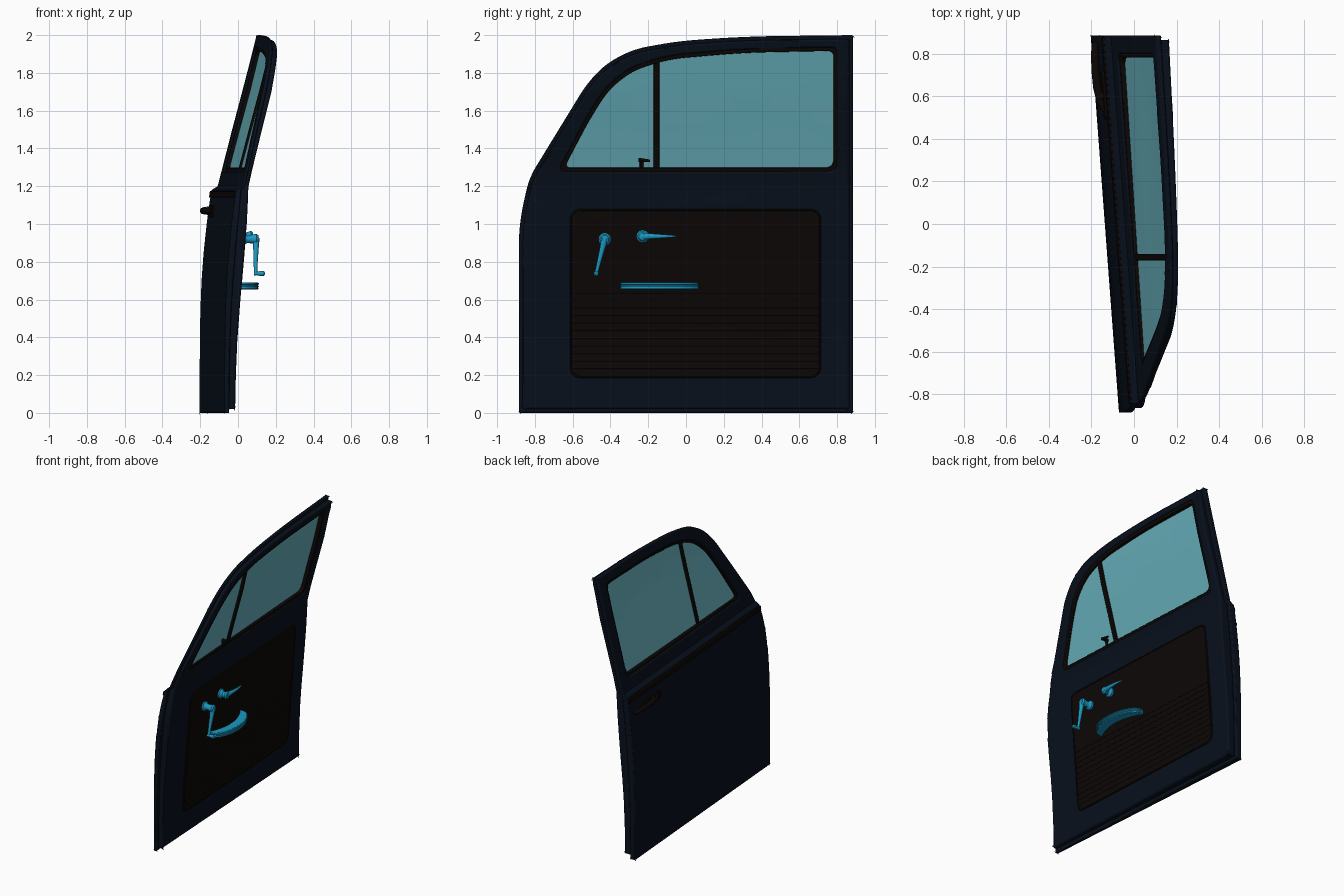
import bpy, bmesh, math
from mathutils import Vector

if "Cube" in bpy.data.objects:
    bpy.data.objects.remove(bpy.data.objects["Cube"])

def mat(name, c):
    m = bpy.data.materials.new(name)
    m.diffuse_color = (*c, 1)
    m.use_nodes = True
    m.node_tree.nodes["Principled BSDF"].inputs["Base Color"].default_value = m.diffuse_color
    return m

NAVY = mat("navy_paint", (0.0025, 0.0052, 0.0115))
BLACK = mat("black_trim", (0.0035, 0.0022, 0.0018))
GLASS = mat("tinted_glass", (0.135, 0.43, 0.50))
CYAN = mat("cyan_fittings", (0.011, 0.32, 0.54))

# Door section: height, outer x, inner x (at y = 0); the door is also skewed along y
SECTION = [(0, -.137, -.060), (.2, -.137, -.056), (.4, -.136, -.048), (.55, -.133, -.037),
           (.7, -.127, -.023), (.85, -.116, -.010), (1, -.1, .002), (1.1, -.087, .008),
           (1.18, -.074, .012), (1.2, -.042, .014), (1.3, -.016, .038), (1.5, .035, .094),
           (1.7, .088, .15), (1.85, .127, .183), (1.93, .147, .201), (2, .164, .215)]

def P(y, z, t, off=0):
    z = min(max(z, 0), 2)
    for a, b in zip(SECTION, SECTION[1:]):
        if z <= b[0]:
            break
    k = (z - a[0]) / (b[0] - a[0])
    o, i = a[1] + k * (b[1] - a[1]) - .075 * y, a[2] + k * (b[2] - a[2]) - .052 * y
    return Vector((o + t * (i - o) + off, y, z))

def rounded(pts, inset=0, n=6):
    """Closed outline from (y, z, rounding) corners, optionally moved inward."""
    c, N = [], len(pts)
    for i, (y, z, d) in enumerate(pts):
        p = Vector((y, z))
        u = (p - Vector(pts[i - 1][:2])).normalized()
        v = (Vector(pts[(i + 1) % N][:2]) - p).normalized()
        nu, nv = Vector((-u.y, u.x)), Vector((-v.y, v.x))
        c.append((p + (nu + nv) * inset / (1 + nu.dot(nv)), u, v, d))
    out = []
    for p, u, v, d in c:
        a, b = p - u * d, p + v * d
        for k in range(n + 1):
            s = k / n
            out.append(a * (1 - s) ** 2 + p * 2 * s * (1 - s) + b * s * s)
    return out

def rect(y0, y1, z0, z1, r):
    return [(y0, z0, r), (y1, z0, r), (y1, z1, r), (y0, z1, r)]

def finish(name, bm, m, bevel=0):
    bmesh.ops.recalc_face_normals(bm, faces=bm.faces)
    me = bpy.data.meshes.new(name)
    bm.to_mesh(me)
    bm.free()
    me.materials.append(m)
    ob = bpy.data.objects.new(name, me)
    bpy.context.collection.objects.link(ob)
    if bevel:
        b = ob.modifiers.new("Bevel", 'BEVEL')
        b.width, b.segments, b.limit_method, b.angle_limit = bevel, 2, 'ANGLE', .9
        b.use_clamp_overlap = False
    w = ob.modifiers.new("Even shading", 'WEIGHTED_NORMAL')
    w.keep_sharp = True
    return ob

def slab(name, loops, lo, hi, m, bevel=0, cut=None):
    """Solid between two depths (t, offset) following the door section."""
    bm = bmesh.new()
    for lp in loops:
        vs = [bm.verts.new((0, q.x, q.y)) for q in lp]
        for a, b in zip(vs, vs[1:] + vs[:1]):
            bm.edges.new((a, b))
    bmesh.ops.triangle_fill(bm, use_beauty=True, edges=bm.edges[:], normal=(1, 0, 0))
    def slice_(co, no, clear=False):
        bmesh.ops.bisect_plane(bm, geom=bm.verts[:] + bm.edges[:] + bm.faces[:], dist=1e-5,
                               plane_co=co, plane_no=no, clear_outer=clear)
    for s in SECTION[1:-1]:
        slice_((0, 0, s[0]), (0, 0, 1))
    for k in range(-8, 9):
        slice_((0, k / 10 + .013, 0), (0, 1, 0))
    if cut:
        slice_((0, cut[0], 0), (0, cut[1], 0), True)
    faces = bm.faces[:]
    rim = [e.verts[:] for e in bm.edges if len(e.link_faces) == 1]
    top = {}
    for v in bm.verts[:]:
        top[v] = bm.verts.new(P(v.co.y, v.co.z, *hi))
        v.co = P(v.co.y, v.co.z, *lo)
    for f in faces:
        bm.faces.new([top[v] for v in reversed(f.verts)])
    for a, b in rim:
        bm.faces.new((a, b, top[b], top[a]))
    return finish(name, bm, m, bevel)

def tube(name, pts, radii, m, closed=False, res=4):
    """Round bar along points, with one radius or one per point."""
    cu = bpy.data.curves.new(name, 'CURVE')
    cu.dimensions, cu.bevel_depth, cu.bevel_resolution, cu.use_fill_caps = '3D', 1, res, True
    s = cu.splines.new('POLY')
    s.points.add(len(pts) - 1)
    for i, p in enumerate(pts):
        s.points[i].co = (*p, 1)
        s.points[i].radius = radii[i] if isinstance(radii, (list, tuple)) else radii
    s.use_cyclic_u = closed
    cu.materials.append(m)
    ob = bpy.data.objects.new(name, cu)
    bpy.context.collection.objects.link(ob)
    bpy.ops.object.select_all(action='DESELECT')
    ob.select_set(True)
    bpy.context.view_layer.objects.active = ob
    bpy.ops.object.convert(target='MESH')

# Outlines seen from the side
DOOR = [(-.885, 0, .006), (.885, 0, .006), (.885, 2, .01), (.3, 1.993, .2), (-.05, 1.967, .1),
        (-.28, 1.925, .075), (-.43, 1.845, .075), (-.53, 1.735, .06), (-.83, 1.245, .07),
        (-.885, 1, .12)]
WIN = [(-.675, 1.28, .04), (.8, 1.28, .05), (.8, 1.935, .035), (.3, 1.925, .15), (-.1, 1.89, .1),
       (-.3, 1.825, .08), (-.43, 1.715, .07), (-.53, 1.555, .08)]

# Outer skin and the slightly smaller inner shell
slab("outer_skin", [rounded(DOOR), rounded(WIN)], (0, 0), (.42, 0), NAVY, .006)
slab("inner_shell", [rounded(DOOR, .02), rounded(WIN)], (.4, 0), (1, 0), NAVY, .01)

# Window seal, glass panes, divider and vent window frame
slab("window_seal", [rounded(WIN, -.004), rounded(WIN, .018)], (.15, 0), (.9, 0), BLACK, .004)
slab("main_glass", [rounded(WIN, .012)], (.43, 0), (.51, 0), GLASS, cut=(-.155, -1))
slab("vent_glass", [rounded(WIN, .012)], (.43, 0), (.51, 0), GLASS, cut=(-.155, 1))
slab("window_divider", [rounded(rect(-.171, -.141, 1.29, 1.885, .004))], (.2, 0), (.8, 0), BLACK, .004)
tube("vent_latch_post", [P(-.235, 1.335, .5), P(-.235, 1.335, 1, .015)], .012, BLACK)
tube("vent_latch_lever", [P(-.25, 1.34, 1, .01), P(-.19, 1.335, 1, .01)], [.011, .006], BLACK)
tube("vent_latch_foot", [P(-.235, 1.34, .8), P(-.235, 1.3, .8)], .01, BLACK)

# Belt moulding on the outside
slab("belt_moulding", [rounded(rect(-.845, .88, 1.14, 1.175, .01))], (0, -.008), (.1, 0), BLACK, .004)

# Padded inner panel with piping and ribs
PANEL = rect(-.615, .715, .185, 1.08, .06)
slab("inner_panel", [rounded(PANEL)], (1, -.01), (1, .006), BLACK, .004)
tube("panel_piping", [P(q.x, q.y, 1, .004) for q in rounded(PANEL, .006)], .005, BLACK, True, 2)
for k in range(11):
    z = .235 + k * .04
    tube("panel_rib", [P(-.605, z, 1, .001), P(.705, z, 1, .001)], .007, BLACK, res=2)

# Outside door handle
slab("handle_plate", [rounded(rect(.49, .72, 1.035, 1.1, .03))], (0, -.01), (.1, 0), BLACK, .004)
tube("handle_post", [P(.6, 1.07, 0, .01), P(.6, 1.07, 0, -.03)], .022, BLACK)
tube("outside_handle", [P(y, 1.07, 0, o) for y, o in
     [(.53, -.008), (.58, -.025), (.64, -.034), (.72, -.036), (.8, -.033), (.845, -.028), (.855, -.026)]],
     [.01, .017, .019, .019, .018, .015, .006], BLACK)

# Window crank
def hub(name, y, z, h):
    tube(name, [P(y, z, 1, o) for o in (0, .018, .022, .035, h - .01, h)],
         [.034, .034, .026, .02, .028, .02], CYAN)

hub("crank_hub", -.43, .92, .09)
tube("crank_arm", [P(-.43, .925, 1, .076), P(-.44, .88, 1, .08), P(-.465, .78, 1, .085), P(-.475, .74, 1, .088)],
     [.02, .015, .010, .009], CYAN)
tube("crank_knob", [P(-.475, .738, 1, o) for o in (.08, .095, .115, .132, .137)],
     [.012, .009, .013, .013, .006], CYAN)

# Inside release lever
hub("release_hub", -.23, .935, .07)
tube("release_lever", [P(-.235, .935, 1, .055), P(-.18, .935, 1, .063), P(-.11, .935, 1, .067), P(-.05, .935, 1, .061)],
     [.02, .014, .009, .004], CYAN)

# Crescent armrest with ridges along its outer edge
bm = bmesh.new()
rows, edge = [], []
for k in range(33):
    u = -math.cos(math.pi * k / 32)
    y, w = -.14 + .205 * u, 1 - u * u
    outer, inner = .02 + .103 * math.sqrt(w), .06 * w
    edge.append((y, outer))
    rows.append([bm.verts.new(P(y, z, 1, o)) for z, o in
                 ((.652, inner), (.652, outer), (.69, outer), (.69, inner))])
for a, b in zip(rows, rows[1:]):
    for i in range(4):
        j = (i + 1) % 4
        bm.faces.new((a[i], a[j], b[j], b[i]))
bm.faces.new(rows[0])
bm.faces.new(rows[-1])
finish("armrest", bm, CYAN, .003)
for z in (.659, .671, .683):
    tube("armrest_ridge", [P(y, z, 1, o) for y, o in edge], .005, CYAN, res=2)

bpy.ops.object.select_all(action='SELECT')
bpy.ops.object.shade_smooth_by_angle(angle=math.radians(40))
